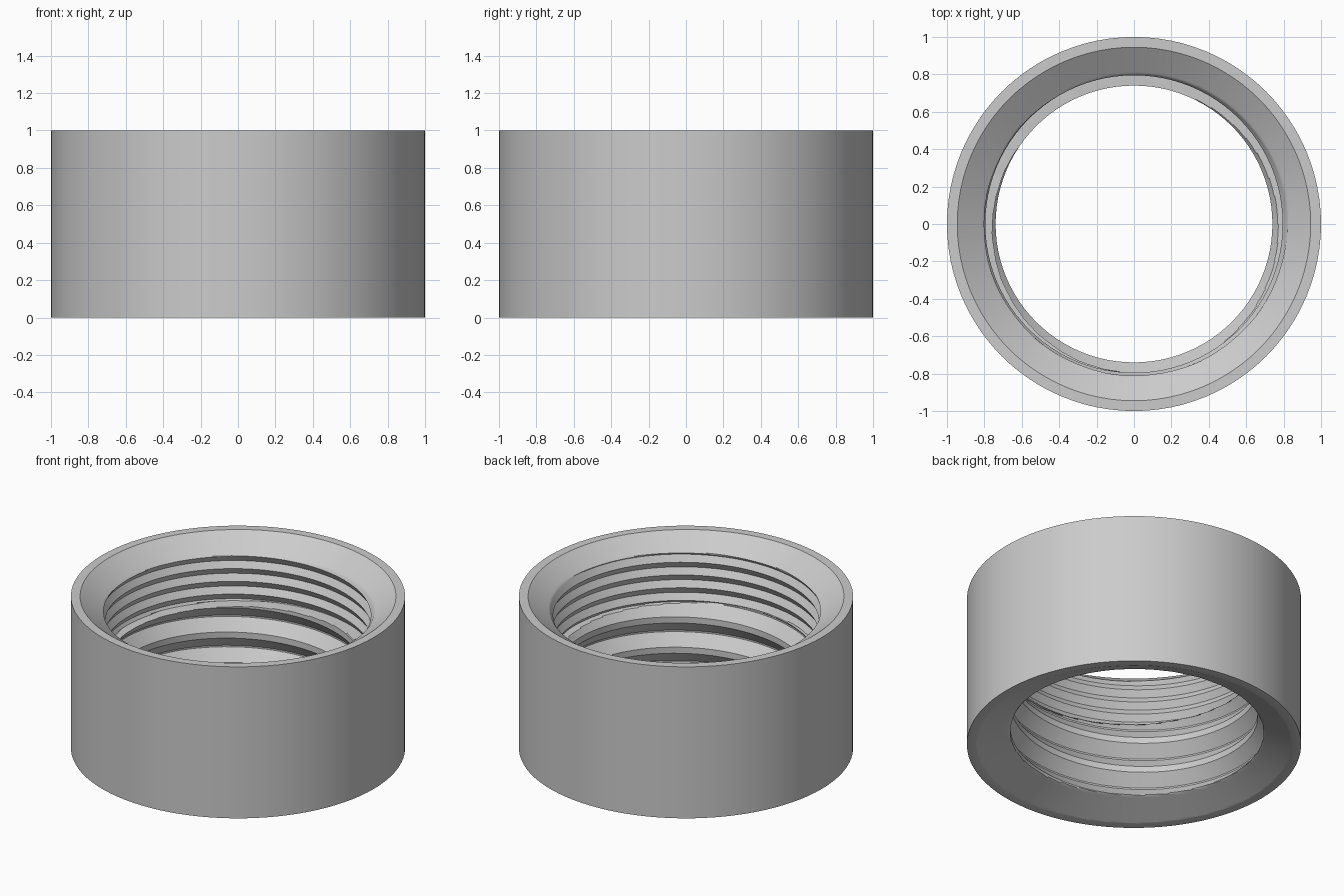
import bpy, bmesh, math

cube = bpy.data.objects.get("Cube")
if cube:
    bpy.data.objects.remove(cube, do_unlink=True)

SEGMENTS = 96
OUTER = 1.0
RIM = 0.945      # inner edge of the flat rims
MIDDLE = 0.59    # height where the two threads meet
STEP = 0.82      # ledge radius between the threads

bm = bmesh.new()


def point(i, radius, z):
    angle = 2 * math.pi * (i % SEGMENTS) / SEGMENTS
    return bm.verts.new((radius * math.cos(angle), radius * math.sin(angle), z))


def ring(radius, z):
    return [point(i, radius, z) for i in range(SEGMENTS)]


def bridge(a, b):
    for i in range(len(a)):
        k = (i + 1) % len(a)
        bm.faces.new((a[i], a[k], b[k], b[i]))


def coarse_profile(t):
    # flat crest, sloped flank, narrow root, sloped flank
    crest, root = 0.74, 0.80
    if t <= 0.2:
        return crest
    if t <= 0.575:
        return crest + (root - crest) * (t - 0.2) / 0.375
    if t <= 0.625:
        return root
    return root + (crest - root) * (t - 0.625) / 0.375


def fine_profile(t):
    # sharp V
    return 0.795 + 0.025 * (1 - abs(2 * t - 1))


def lower_radius(r, z):
    if z >= MIDDLE:
        return STEP, MIDDLE
    z = max(z, 0)
    return max(r, RIM - z / 0.4), z


def upper_radius(r, z):
    if z <= MIDDLE:
        return STEP, MIDDLE
    z = min(z, 1)
    return max(r, RIM - (1 - z) / 0.7), z


def thread(pitch, start, turns, divisions, profile, limit):
    # sweep one pitch of the profile up a right-handed helix
    previous = None
    for i in range(SEGMENTS * turns + 1):
        row = []
        for j in range(divisions + 1):
            t = j / divisions
            z = start + pitch * (i / SEGMENTS + t)
            row.append(point(i, *limit(profile(t), z)))
        if previous:
            for j in range(divisions):
                bm.faces.new((previous[j], row[j], row[j + 1], previous[j + 1]))
        previous = row


# outer wall and flat rims
bottom, top = ring(OUTER, 0), ring(OUTER, 1)
bridge(bottom, top)
bridge(top, ring(RIM, 1))
bridge(ring(RIM, 0), bottom)

# threaded bore with chamfered mouths
thread(0.2, -0.292, 5, 40, coarse_profile, lower_radius)
thread(0.084, 0.4465, 7, 16, fine_profile, upper_radius)

bmesh.ops.remove_doubles(bm, verts=bm.verts[:], dist=0.0001)
bmesh.ops.dissolve_degenerate(bm, edges=bm.edges[:], dist=0.0001)
bmesh.ops.recalc_face_normals(bm, faces=bm.faces[:])

mesh = bpy.data.meshes.new("threaded_ring")
bm.to_mesh(mesh)
bm.free()
body = bpy.data.objects.new("threaded_ring", mesh)
bpy.context.collection.objects.link(body)

# plain grey finish
grey = bpy.data.materials.new("light_grey")
grey.use_nodes = True
colour = (0.6, 0.6, 0.6, 1)
grey.diffuse_color = colour
for node in grey.node_tree.nodes:
    if node.type == 'BSDF_PRINCIPLED':
        node.inputs["Base Color"].default_value = colour
mesh.materials.append(grey)

bpy.ops.object.select_all(action='DESELECT')
body.select_set(True)
bpy.context.view_layer.objects.active = body
bpy.ops.object.shade_smooth_by_angle(angle=math.radians(30))
